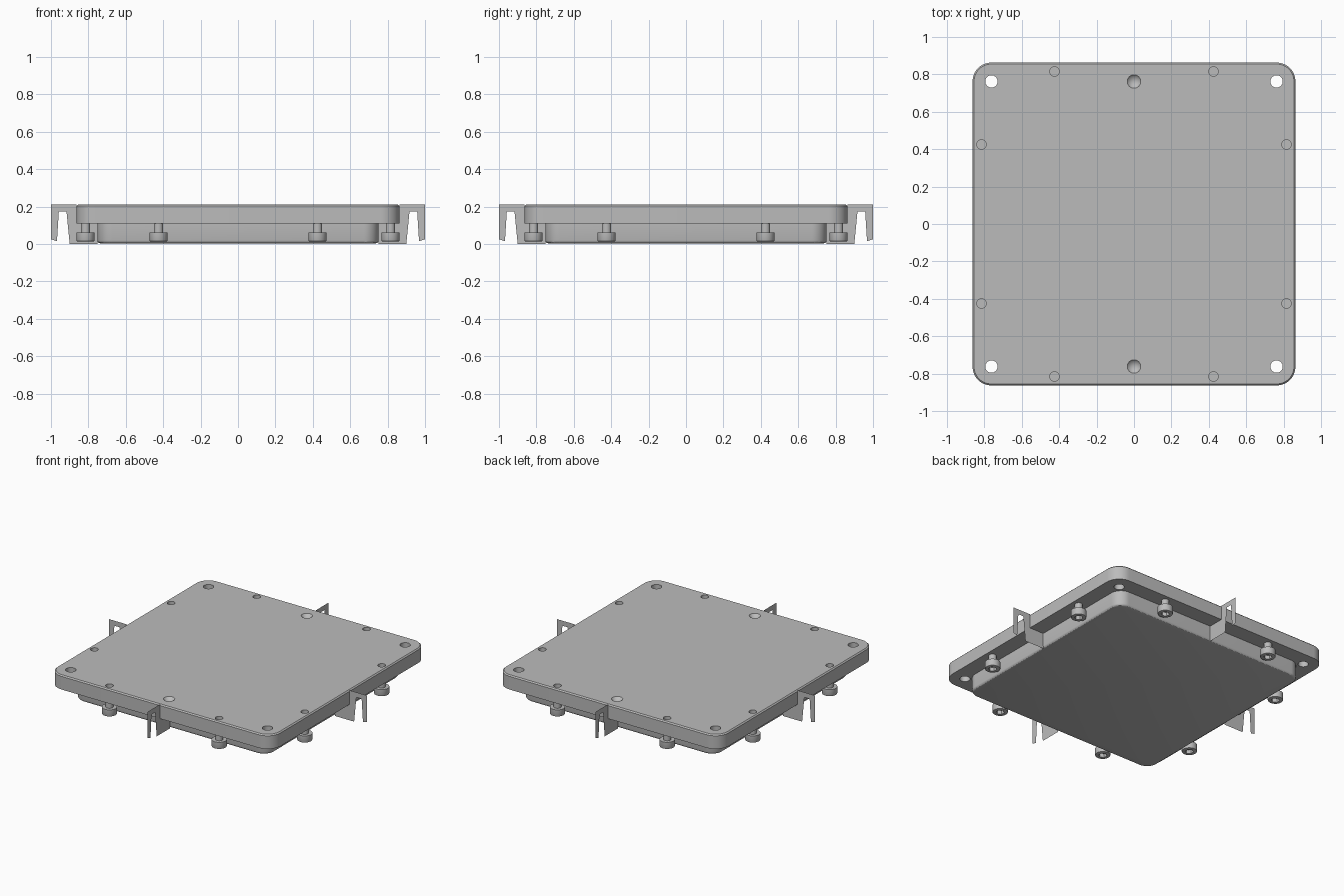
import bpy, bmesh
from math import pi, cos, sin
from mathutils import Matrix

if "Cube" in bpy.data.objects:
    bpy.data.objects.remove(bpy.data.objects["Cube"])

metal = bpy.data.materials.new("grey_metal")
metal.use_nodes = True
GREY = (0.5, 0.5, 0.5, 1)
metal.diffuse_color = GREY
metal.node_tree.nodes["Principled BSDF"].inputs["Base Color"].default_value = GREY


def add_object(name, bm):
    bmesh.ops.recalc_face_normals(bm, faces=bm.faces)
    mesh = bpy.data.meshes.new(name)
    bm.to_mesh(mesh)
    bm.free()
    mesh.materials.append(metal)
    obj = bpy.data.objects.new(name, mesh)
    bpy.context.collection.objects.link(obj)
    return obj


def select(obj):
    bpy.ops.object.select_all(action="DESELECT")
    obj.select_set(True)
    bpy.context.view_layer.objects.active = obj


def smooth(obj):
    select(obj)
    bpy.ops.object.shade_smooth_by_angle(angle=pi / 6)


def cut(obj, bm):
    cutter = add_object("cutter", bm)
    cutter.hide_render = True
    mod = obj.modifiers.new("cut", "BOOLEAN")
    mod.operation = "DIFFERENCE"
    mod.solver = "EXACT"
    mod.object = cutter
    select(obj)
    bpy.ops.object.modifier_apply(modifier=mod.name)
    bpy.data.objects.remove(cutter)


def cylinder(bm, x, y, z0, z1, r0, r1=None, sides=32):
    r1 = r0 if r1 is None else r1
    move = Matrix.Translation((x, y, (z0 + z1) / 2))
    return bmesh.ops.create_cone(bm, cap_ends=True, segments=sides, radius1=r0,
                                 radius2=r1, depth=z1 - z0, matrix=move)["verts"]


def bevel_level(bm, z, width, segments):
    edges = [e for e in bm.edges if all(abs(v.co.z - z) < 1e-4 for v in e.verts)]
    bmesh.ops.bevel(bm, geom=edges, offset=width, segments=segments,
                    profile=0.5, affect="EDGES")


def rounded_slab(half, radius, z0, z1, steps=12):
    bm = bmesh.new()
    outline = []
    for corner, (sx, sy) in enumerate([(1, 1), (-1, 1), (-1, -1), (1, -1)]):
        for i in range(steps + 1):
            a = (corner + i / steps) * pi / 2
            outline.append(bm.verts.new((sx * (half - radius) + radius * cos(a),
                                         sy * (half - radius) + radius * sin(a), z0)))
    base = bm.faces.new(outline)
    ext = bmesh.ops.extrude_face_region(bm, geom=[base], use_keep_orig=True)
    for v in ext["geom"]:
        if isinstance(v, bmesh.types.BMVert):
            v.co.z = z1
    bmesh.ops.recalc_face_normals(bm, faces=bm.faces)
    return bm


PLATE_LOW, PLATE_TOP = 0.11, 0.21
bolt_spots = [(sx * a, sy * b) for a, b in ((0.425, 0.815), (0.815, 0.425))
              for sx in (-1, 1) for sy in (-1, 1)]

# Upper plate with corner holes, bolt holes and two conical dimples
bm = rounded_slab(0.863, 0.1, PLATE_LOW, PLATE_TOP)
bevel_level(bm, PLATE_TOP, 0.008, 1)
plate = add_object("upper_plate", bm)
bm = bmesh.new()
for sx in (-1, 1):
    for sy in (-1, 1):
        cylinder(bm, sx * 0.762, sy * 0.762, 0.05, 0.25, 0.033)
    cylinder(bm, 0, sx * 0.762, 0.17, PLATE_TOP + 0.001, 0, 0.037)
for x, y in bolt_spots:
    cylinder(bm, x, y, 0.05, 0.25, 0.025)
cut(plate, bm)
smooth(plate)

# Lower body with a rounded bottom edge
bm = rounded_slab(0.752, 0.08, 0.004, PLATE_LOW)
bevel_level(bm, 0.004, 0.015, 3)
smooth(add_object("lower_body", bm))

# Socket head bolts, heads hanging below the plate
bm = bmesh.new()
cylinder(bm, 0, 0, 0.014, 0.062, 0.049)
bevel_level(bm, 0.014, 0.005, 2)
head = add_object("bolt_head", bm)
bm = bmesh.new()
cylinder(bm, 0, 0, 0, 0.04, 0.027, sides=6)
cut(head, bm)
smooth(head)
bm = bmesh.new()
cylinder(bm, 0, 0, 0.062, 0.185, 0.025)
shaft = add_object("bolt_shaft", bm)
smooth(shaft)
for part in (head, shaft):
    for i, (x, y) in enumerate(bolt_spots):
        copy = part if i == 0 else part.copy()
        if i:
            bpy.context.collection.objects.link(copy)
        copy.location = (x, y, 0)

# Thin sheet brackets with a tapered slot, one in the middle of each side
profile = [(0.75, 0), (0.9, 0), (0.917, 0.175), (0.958, 0.175), (0.968, 0.015),
           (1, 0.025), (1, 0.21), (0.863, 0.21), (0.863, 0.11), (0.75, 0.11)]
for i, side in enumerate(("left", "back", "right", "front")):
    bm = bmesh.new()
    bm.faces.new([bm.verts.new((x, 0, z)) for x, z in profile])
    bracket = add_object(side + "_bracket", bm)
    bracket.rotation_euler.z = i * pi / 2
